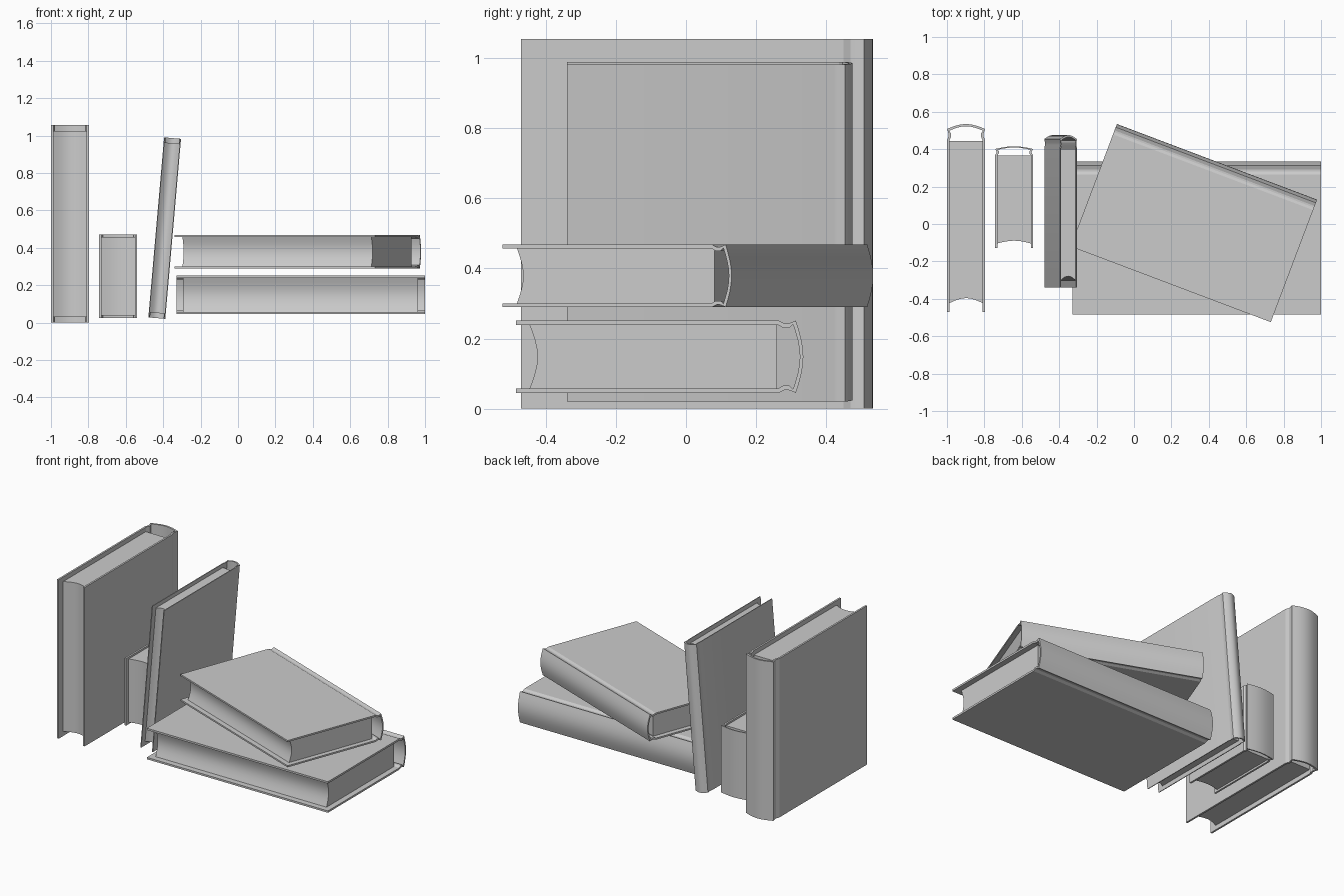
import bpy, bmesh
from math import radians, sin, cos, pi
from mathutils import Matrix

if "Cube" in bpy.data.objects:
    bpy.data.objects.remove(bpy.data.objects["Cube"])


def make_object(name, bm, matrix):
    bmesh.ops.recalc_face_normals(bm, faces=bm.faces)
    mesh = bpy.data.meshes.new(name)
    bm.transform(matrix)
    bm.to_mesh(mesh)
    bm.free()
    ob = bpy.data.objects.new(name, mesh)
    bpy.context.collection.objects.link(ob)
    bpy.ops.object.select_all(action='DESELECT')
    ob.select_set(True)
    bpy.context.view_layer.objects.active = ob
    bpy.ops.object.shade_smooth_by_angle(angle=radians(20))
    return ob


def extrude_band(side_a, side_b, z):
    """Solid between two matching profile lines, from -z to z."""
    bm = bmesh.new()
    rows = [[[bm.verts.new((x, y, h)) for x, y in side] for side in (side_a, side_b)]
            for h in (-z, z)]
    (a0, b0), (a1, b1) = rows
    for i in range(len(a0) - 1):
        for p, q in ((a0, a1), (b0, b1), (a0, b0), (a1, b1)):
            bm.faces.new((p[i], p[i + 1], q[i + 1], q[i]))
    for i in (0, -1):
        bm.faces.new((a0[i], b0[i], b1[i], a1[i]))
    return bm


def mirrored(half):
    return half + [(-x, y) for x, y in reversed(half) if x]


def spine_arc(half_width, start, bulge):
    return [(half_width * (1 - i / 4), start + bulge * sin(pi / 2 * i / 4))
            for i in range(5)]


# Unit cross-section: x = thickness, y = fore edge to spine
OUTER = mirrored([(.5, -.5), (.5, .415), (.46, .435), (.46, .448)] + spine_arc(.5, .474, .026))
INNER = mirrored([(.44, -.5), (.44, .412), (.40, .430), (.40, .452)] + spine_arc(.45, .464, .024))

# Page block with a hollowed fore edge and flat back
steps = [-1 + i / 4 for i in range(9)]
FORE = [(.44 * s, -.453 + .027 * cos(s * pi / 2)) for s in steps]
BACK = [(.44 * s, .409) for s in steps]


def book(name, centre, size, rotation=Matrix()):
    m = Matrix.Translation(centre) @ rotation @ Matrix.Diagonal((*size, 1))
    make_object(name + "_cover", extrude_band(OUTER, INNER, .5), m)
    make_object(name + "_pages", extrude_band(FORE, BACK, .472), m)


lying = Matrix.Rotation(radians(90), 4, 'Y')

# size = thickness, depth, height
book("tall_book", (-.898, .032, .5275), (.203, 1.005, 1.055))
book("small_book", (-.641, .143, .248), (.203, .545, .445))
book("leaning_book", (-.392, .068, .505), (.091, .815, .966), Matrix.Rotation(radians(5), 4, 'Y'))
book("lower_lying_book", (.335, -.075, .148), (.206, .82, 1.33), lying)
book("upper_lying_book", (.32, .005, .379), (.178, .70, 1.144),
     Matrix.Rotation(radians(-20.7), 4, 'Z') @ lying)
